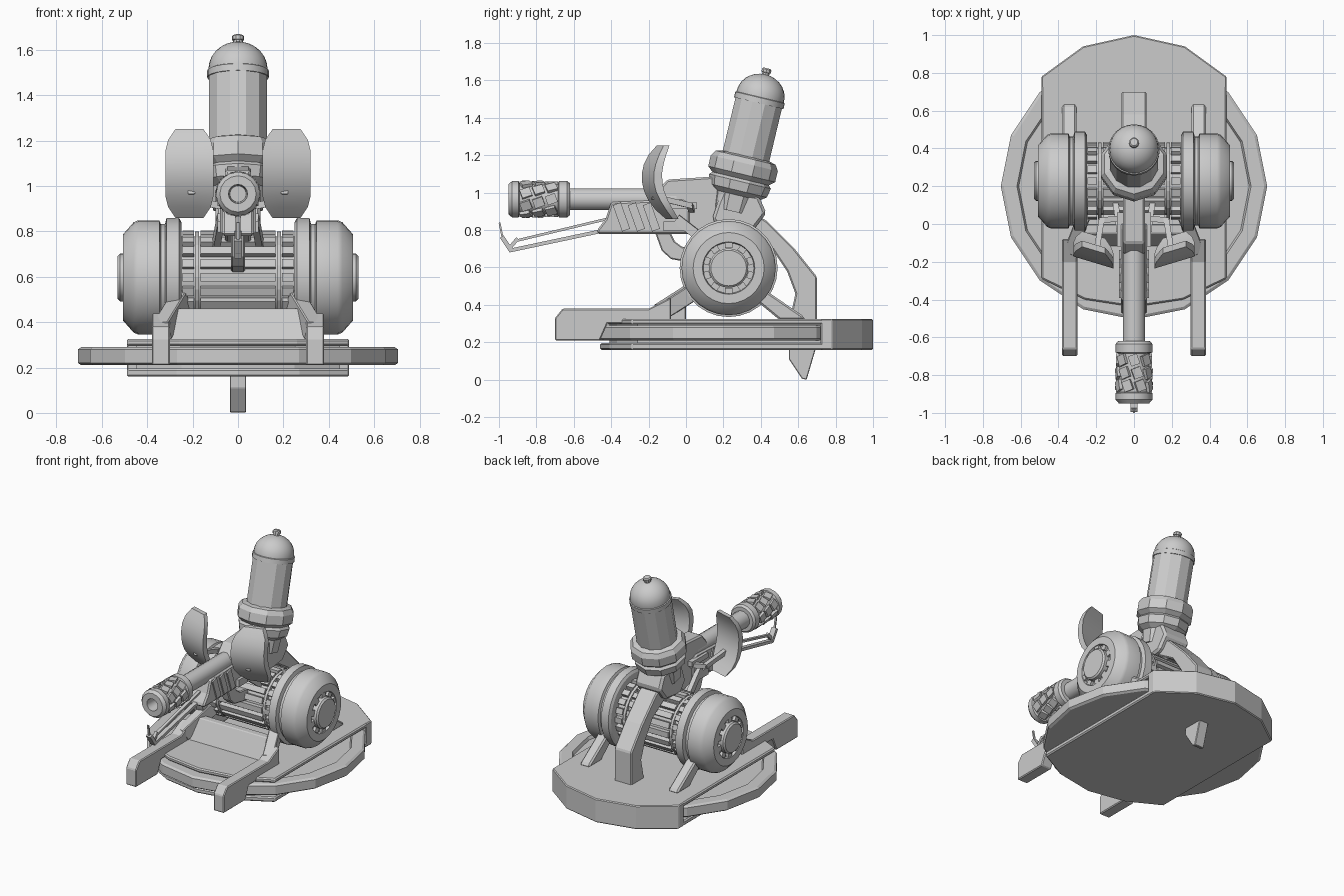
import bpy, bmesh, math
from mathutils import Vector, Matrix


def finish(name, bm, mirror=False, bevel=0, smooth=0):
    bmesh.ops.remove_doubles(bm, verts=bm.verts, dist=1e-5)
    bmesh.ops.recalc_face_normals(bm, faces=bm.faces)
    me = bpy.data.meshes.new(name)
    bm.to_mesh(me)
    bm.free()
    ob = bpy.data.objects.new(name, me)
    bpy.context.collection.objects.link(ob)
    if smooth:
        bpy.ops.object.select_all(action='DESELECT')
        ob.select_set(True)
        bpy.context.view_layer.objects.active = ob
        bpy.ops.object.shade_smooth_by_angle(angle=math.radians(smooth))
    if bevel:
        m = ob.modifiers.new("bevel", 'BEVEL')
        m.width, m.segments, m.limit_method = bevel, 1, 'ANGLE'
    if mirror:
        ob.modifiers.new("mirror", 'MIRROR')
    return ob


def prism(name, pts, lo, hi, axis='x', **kw):
    """Extrude a (y,z) profile along x, or an (x,y) plan along z."""
    bm = bmesh.new()
    at = lambda p, t: (t, *p) if axis == 'x' else (*p, t)
    a = [bm.verts.new(at(p, lo)) for p in pts]
    b = [bm.verts.new(at(p, hi)) for p in pts]
    bm.faces.new(a)
    bm.faces.new(b)
    n = len(pts)
    for i in range(n):
        bm.faces.new((a[i], a[(i + 1) % n], b[(i + 1) % n], b[i]))
    return finish(name, bm, **kw)


def lathe(name, prof, n, loc, axis, phase=0.0, **kw):
    """Revolve (distance along axis, radius) pairs."""
    bm = bmesh.new()
    q = Vector(axis).to_track_quat('Z', 'Y')
    rings = []
    for s, r in prof:
        rings.append([bm.verts.new(Vector(loc) + q @ Vector((
            r * math.cos(math.tau * (i + phase) / n), r * math.sin(math.tau * (i + phase) / n), s))) for i in range(n)])
    for a, b in zip(rings, rings[1:]):
        for i in range(n):
            bm.faces.new((a[i], a[(i + 1) % n], b[(i + 1) % n], b[i]))
    return finish(name, bm, **kw)


def boxes(name, mats, **kw):
    """Many unit cubes placed by matrices in one object."""
    bm = bmesh.new()
    for m in mats:
        bmesh.ops.create_cube(bm, size=1, matrix=m)
    return finish(name, bm, **kw)


def box(loc, size, rot=None):
    return Matrix.Translation(loc) @ (rot or Matrix()) @ Matrix.Diagonal((*size, 1))


def bar(a, b, w, h):
    a, b = Vector(a), Vector(b)
    d = b - a
    return box((a + b) / 2, (w, h, d.length), d.to_track_quat('Z', 'Y').to_matrix().to_4x4())


def outline(half):
    return half + [(-x, y) for x, y in reversed(half) if x > 0]


# Base: round turntable with a raised rim, stacked deck plates, thick tail block
lathe("turntable", [(0.21, 0), (0.21, 0.69), (0.22, 0.705), (0.28, 0.705), (0.29, 0.69),
                    (0.29, 0.62), (0.27, 0.61), (0.27, 0)], 16, (0, 0.2, 0), (0, 0, 1))
prism("bottom_plate", outline([(0, -0.46), (0.27, -0.41), (0.49, -0.29), (0.49, 0.75), (0, 0.75)]),
      0.16, 0.195, 'z', bevel=0.008)
prism("deck_core", outline([(0, -0.41), (0.25, -0.37), (0.45, -0.26), (0.45, 0.75), (0, 0.75)]), 0.19, 0.30, 'z')
prism("deck_plate", outline([(0, -0.44), (0.26, -0.40), (0.49, -0.29), (0.49, 0.75), (0, 0.75)]),
      0.295, 0.325, 'z', bevel=0.008)
prism("tail_block", outline([(0, 0.72), (0.49, 0.72), (0.49, 0.78), (0.27, 0.94), (0, 1.0)]),
      0.16, 0.325, 'z', bevel=0.006)

# Front arms, their inward risers, and the panel between them
prism("front_arm", [(-0.70, 0.21), (-0.70, 0.33), (-0.66, 0.38), (-0.2, 0.38), (-0.08, 0.44),
                    (-0.08, 0.3), (-0.42, 0.3), (-0.46, 0.21)], 0.30, 0.38, mirror=True, bevel=0.006)
boxes("arm_riser", [bar((0.335, -0.14, 0.36), (0.25, 0.08, 0.50), 0.07, 0.09)], mirror=True, bevel=0.005)
prism("cross_panel", [(-0.12, 0.32), (-0.05, 0.46), (0.0, 0.46), (0.0, 0.32)], -0.30, 0.30, bevel=0.005)
prism("rear_strut", [(0.50, 0.32), (0.64, 0.32), (0.62, 0.345), (0.32, 0.55), (0.22, 0.55)],
      0.305, 0.38, mirror=True, bevel=0.01)

# Big end wheels with a recessed, toothed hub
C = (0, 0.228, 0.597)
lathe("wheel", [(0.25, 0), (0.25, 0.245), (0.26, 0.262), (0.315, 0.262), (0.322, 0.235), (0.34, 0.235),
                (0.347, 0.252), (0.44, 0.252), (0.46, 0.243), (0.507, 0.19), (0.507, 0.14), (0.485, 0.135),
                (0.485, 0.105), (0.52, 0.105), (0.53, 0.095), (0.53, 0)], 28, C, (1, 0, 0), mirror=True, smooth=25)


def around(k, n, x, r, size, twist=0):
    R = Matrix.Rotation(math.tau * k / n, 4, 'X')
    return Matrix.Translation(C) @ R @ Matrix.Translation((x, 0, r)) @ Matrix.Rotation(twist, 4, 'Z') @ Matrix.Diagonal((*size, 1))


boxes("hub_teeth", [around(k, 10, 0.494, 0.121, (0.02, 0.04, 0.03)) for k in range(10)], mirror=True)

# Ribbed drum between the wheels
lathe("drum", [(-0.26, 0), (-0.26, 0.18), (0.26, 0.18), (0.26, 0)], 24, C, (1, 0, 0), smooth=30)
boxes("drum_ribs", [around(k, 20, x, 0.19, (w, 0.038, 0.032))
                    for k in range(20) for x, w in ((0, 0.33), (0.22, 0.05), (-0.22, 0.05))])
lathe("drum_band", [(0.172, 0.17), (0.172, 0.203), (0.19, 0.203), (0.19, 0.17)], 24, C, (1, 0, 0), mirror=True)

# Curved tail spade, and the spike under the base
prism("tail_spade", [(0.30, 0.93), (0.43, 0.85), (0.58, 0.70), (0.70, 0.55), (0.70, 0.30), (0.55, 0.30),
                     (0.585, 0.46), (0.54, 0.58), (0.46, 0.70), (0.30, 0.80)], -0.067, 0.067, bevel=0.008)
prism("ground_spike", [(0.55, 0.17), (0.55, 0.11), (0.62, 0.005), (0.645, 0.0), (0.695, 0.17)],
      -0.036, 0.036, bevel=0.004)

# Cradle body carrying gun and canister
prism("cradle", [(-0.16, 0.80), (-0.16, 1.0), (-0.10, 1.07), (0.13, 1.085), (0.24, 1.05), (0.36, 0.92),
                 (0.40, 0.74), (0.14, 0.74), (0.02, 0.78)], -0.057, 0.057, bevel=0.01)
prism("canister_mount", [(0.14, 0.86), (0.17, 0.95), (0.20, 1.02), (0.39, 0.98), (0.43, 0.89), (0.36, 0.80),
                         (0.2, 0.78)], -0.10, 0.10, bevel=0.015)
prism("support_hook", [(-0.17, 0.80), (-0.13, 0.69), (-0.08, 0.645), (0.06, 0.62), (0.08, 0.70),
                       (-0.02, 0.71), (-0.06, 0.74), (-0.09, 0.80)], -0.03, 0.03, bevel=0.006)
boxes("cradle_leg", [bar((0.075, -0.05, 0.86), (0.10, 0.13, 0.72), 0.03, 0.05)], mirror=True)

# Receiver under the barrel, with slanted ribs and a side rail
prism("receiver", [(-0.475, 0.78), (-0.475, 0.80), (-0.43, 0.86), (-0.40, 0.95), (-0.02, 0.965), (0.02, 0.94),
                   (0.02, 0.78)], -0.07, 0.07, bevel=0.012)
boxes("receiver_ribs", [bar((0.07, y, 0.80), (0.07, y - 0.05, 0.94), 0.018, 0.045)
                        for y in (-0.32, -0.24, -0.16)], mirror=True)
boxes("side_rail", [box((0.072, -0.03, 0.93), (0.035, 0.18, 0.035)),
                    box((0.075, -0.06, 0.82), (0.03, 0.12, 0.05))], mirror=True)

# Barrel and hollow slotted muzzle
G = (0, 0, 0.965)
lathe("barrel", [(0.05, 0), (0.05, 0.06), (0.63, 0.06), (0.63, 0)], 12, G, (0, -1, 0), phase=0.5, smooth=35)
lathe("muzzle", [(0.62, 0.05), (0.62, 0.085), (0.635, 0.097), (0.68, 0.097), (0.685, 0.083), (0.89, 0.083),
                 (0.895, 0.097), (0.93, 0.097), (0.95, 0.08), (0.95, 0.042), (0.85, 0.036), (0.85, 0)],
      16, G, (0, -1, 0), smooth=25)
slats = []
for k in range(8):
    for j in range(3):
        slats.append(Matrix.Translation(G) @ Matrix.Rotation(math.tau * (k + 0.25 * j) / 8, 4, 'Y') @
                     box((0, -0.72 - 0.068 * j, 0.087), (0.05, 0.056, 0.018), Matrix.Rotation(0.35, 4, 'Z')))
boxes("muzzle_slats", slats)

# Thin igniter rods below the muzzle, ending in an upturned tip
boxes("igniter", [bar((0, -0.42, 0.86), (0, -0.90, 0.745), 0.022, 0.014),
                  bar((0, -0.45, 0.795), (0, -0.945, 0.69), 0.03, 0.02),
                  bar((0, -0.90, 0.755), (0, -0.95, 0.695), 0.02, 0.02),
                  bar((0, -0.935, 0.69), (0, -0.985, 0.765), 0.036, 0.024),
                  bar((0, -0.98, 0.755), (0, -0.997, 0.84), 0.012, 0.01)])

# Curved, swept-back shields with clipped corners
bm = bmesh.new()
N = 8
front, back = [], []
for i in range(N + 1):
    t = 2 * i / N - 1
    z = 1.055 + 0.197 * t
    cut = 0.045 if abs(t) == 1 else 0.012 if abs(t) > 0.7 else 0
    for layer, dy in ((front, 0), (back, 0.045)):
        row = []
        for x in (0.108 + cut, 0.18, 0.25, 0.32 - cut):
            y = -0.235 + 0.30 * (x - 0.108) + 0.09 * t * t - 0.025 * t + dy * (1 - 0.3 * t * t)
            row.append(bm.verts.new((x, y, z)))
        layer.append(row)
for g in (front, back):
    for a, b in zip(g, g[1:]):
        for j in range(3):
            bm.faces.new((a[j], a[j + 1], b[j + 1], b[j]))
loop = lambda g: g[0] + [r[-1] for r in g[1:]] + g[-1][-2::-1] + [r[0] for r in g[-2:0:-1]]
f, b = loop(front), loop(back)
for i in range(len(f)):
    j = (i + 1) % len(f)
    bm.faces.new((f[i], f[j], b[j], b[i]))
finish("shield", bm, mirror=True, smooth=30)
boxes("shield_bracket", [bar((0.06, 0.03, 0.91), (0.175, 0.02, 0.93), 0.03, 0.03),
                         bar((0.17, 0.03, 0.93), (0.205, -0.18, 0.98), 0.03, 0.03)], mirror=True)

# Tilted canister: faceted tank, octagonal collars, round cap and valve
P, A = (0, 0.25, 0.90), (0, 0.233, 0.972)
lathe("collar_lower", [(0.0, 0), (0.0, 0.115), (0.09, 0.125), (0.115, 0.16), (0.165, 0.17), (0.185, 0.15),
                       (0.185, 0)], 10, P, A, phase=0.5)
lathe("collar_upper", [(0.18, 0), (0.18, 0.155), (0.205, 0.184), (0.265, 0.184), (0.295, 0.165), (0.305, 0.13),
                       (0.305, 0)], 10, P, A, phase=0.5)
lathe("tank", [(0.28, 0), (0.28, 0.132), (0.60, 0.132), (0.60, 0)], 12, P, A, phase=0.5)
dome = [(0.635 + 0.118 * math.sin(a), 0.13 * math.cos(a)) for a in [math.pi / 2 * i / 7 for i in range(8)]]
lathe("tank_cap", [(0.595, 0), (0.595, 0.136), (0.625, 0.136), (0.628, 0.13)] + dome, 24, P, A, smooth=35)
lathe("valve", [(0.74, 0), (0.74, 0.021), (0.762, 0.021), (0.764, 0.027), (0.78, 0.027), (0.787, 0.02),
                (0.787, 0)], 10, P, A)
